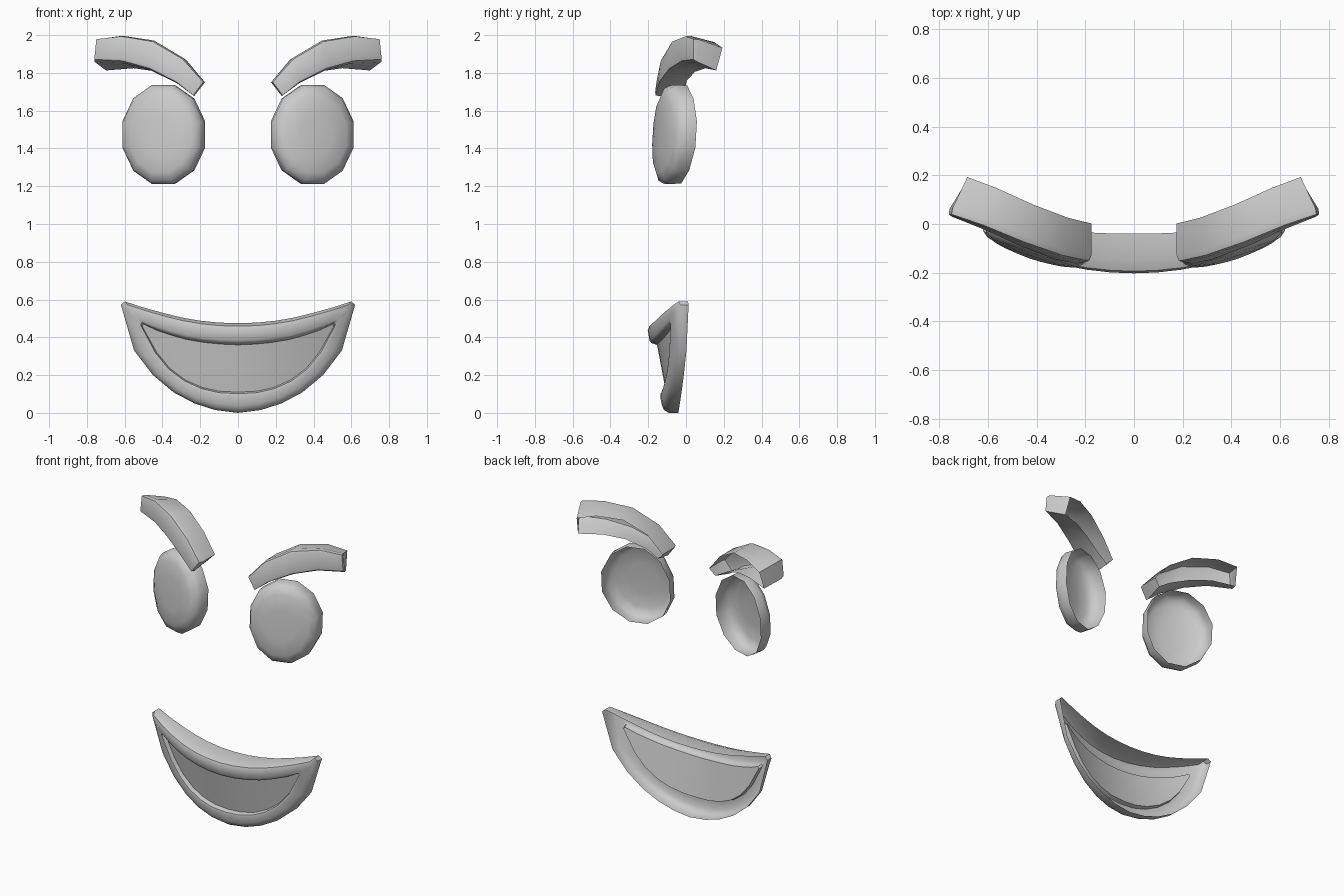
import bpy
import math
from mathutils import Vector

if "Cube" in bpy.data.objects:
    bpy.data.objects.remove(bpy.data.objects["Cube"])


def lerp(a, b, t):
    return Vector(a).lerp(Vector(b), t)


def shell(name, rings, mirror=False):
    """Skin nested outlines from the open back rim to the front, then fill the front.
    Each ring runs clockwise seen from the front: upper edge first, then lower edge."""
    n = len(rings[0])
    verts = [tuple(p) for r in rings for p in r]
    faces = []
    for k in range(len(rings) - 1):
        a, b = k * n, (k + 1) * n
        for i in range(n):
            j = (i + 1) % n
            faces.append((b + i, b + j, a + j, a + i))
    o = (len(rings) - 1) * n
    for i in range(n // 2 - 1):
        faces.append((o + i, o + n - 1 - i, o + n - 2 - i, o + i + 1))
    me = bpy.data.meshes.new(name)
    me.from_pydata(verts, [], faces)
    ob = bpy.data.objects.new(name, me)
    bpy.context.collection.objects.link(ob)
    bpy.ops.object.select_all(action='DESELECT')
    ob.select_set(True)
    bpy.context.view_layer.objects.active = ob
    bpy.ops.object.shade_smooth_by_angle(angle=math.radians(42))
    if mirror:
        ob.modifiers.new("Mirror", 'MIRROR').use_mirror_merge = False
    return ob


# Eyes: twelve-sided hollow caps wrapped onto a curved face
def eye_ring(cx, scale, depth):
    ring = []
    for i in range(12):
        a = math.radians(165 - 30 * i)
        x = cx + 0.222 * scale * math.cos(a)
        z = 1.474 + 0.272 * scale * math.sin(a)
        y = -0.085 + 0.39 * x * x - depth + 0.06 * (z - 1.474)
        ring.append((x, y, z))
    return ring


shell("eyes", [eye_ring(0.385, 0.985, 0.0), eye_ring(0.397, 1.0, 0.06),
               eye_ring(0.408, 0.93, 0.095), eye_ring(0.412, 0.76, 0.115),
               eye_ring(0.414, 0.40, 0.122)], mirror=True)

# Brows: arched bars, open behind
top = [(0.175, -0.15, 1.75), (0.29, -0.125, 1.88), (0.45, -0.07, 1.975),
       (0.62, 0.0, 2.002), (0.755, 0.045, 1.985)]
low = [(0.235, -0.16, 1.672), (0.33, -0.14, 1.745), (0.47, -0.085, 1.815),
       (0.61, -0.02, 1.855), (0.768, 0.045, 1.865)]
back_top, back_low, in_top, in_low = [], [], [], []
for i in range(5):
    t = i / 4
    back_top.append(Vector(top[i]) + lerp((0, 0.152, 0), (-0.07, 0.148, -0.052), t))
    back_low.append(Vector(low[i]) + lerp((-0.02, 0.152, 0.035), (-0.07, 0.115, -0.052), t))
    in_top.append(lerp(top[i], low[i], 0.17))
    in_low.append(lerp(low[i], top[i], 0.17))
for edge in (in_top, in_low):
    edge[0] = edge[0].lerp(edge[1], 0.15)
    edge[-1] = edge[-1].lerp(edge[-2], 0.12)
    for p in edge:
        p.y -= 0.008
brow_back = back_top + back_low[::-1]
brow_front = [Vector(p) for p in top + low[::-1]]
brow_inset = in_top + in_low[::-1]
brow_edge = [b.lerp(f, 0.86) for b, f in zip(brow_back, brow_front)]
brow_round = [f.lerp(p, 0.35) for f, p in zip(brow_front, brow_inset)]
shell("brows", [brow_back, brow_edge, brow_round, brow_inset], mirror=True)


# Mouth: smiling rim around a shallow recess, open behind
def outline(upper, lower):
    full = [[(-x, z) for x, z in h[:0:-1]] + h for h in (upper, lower)]
    return full[0] + full[1][::-1]


outer = outline(
    [(0, 0.475), (0.1, 0.478), (0.2, 0.488), (0.3, 0.505), (0.4, 0.53), (0.5, 0.558), (0.6, 0.59)],
    [(0, 0.0), (0.12, 0.015), (0.23, 0.05), (0.34, 0.108), (0.45, 0.2), (0.55, 0.33), (0.62, 0.572)])
inner = outline(
    [(0, 0.36), (0.09, 0.364), (0.18, 0.373), (0.27, 0.388), (0.35, 0.41), (0.43, 0.437), (0.5, 0.47)],
    [(0, 0.11), (0.1, 0.115), (0.19, 0.135), (0.28, 0.175), (0.36, 0.235), (0.43, 0.32), (0.507, 0.458)])


def mouth_ring(inset, depth):
    """inset 0..1 from outer to inner outline, depth 0 = back rim, 1 = front surface."""
    ring = []
    for (ox, oz), (ix, iz) in zip(outer, inner):
        x, z = ox + (ix - ox) * inset, oz + (iz - oz) * inset
        back = -0.04 + 0.14 * x * x
        front = -0.12 - 0.19 * z + 0.46 * x * x
        if inset < 1:
            y = back + (front - back) * depth
        else:
            y = front + 0.035
        ring.append((x, y, z))
    return ring


shell("mouth", [mouth_ring(0, 0), mouth_ring(0, 0.65), mouth_ring(0.14, 0.92),
                mouth_ring(0.35, 1), mouth_ring(0.8, 1), mouth_ring(0.92, 0.95),
                mouth_ring(1, 0)])
